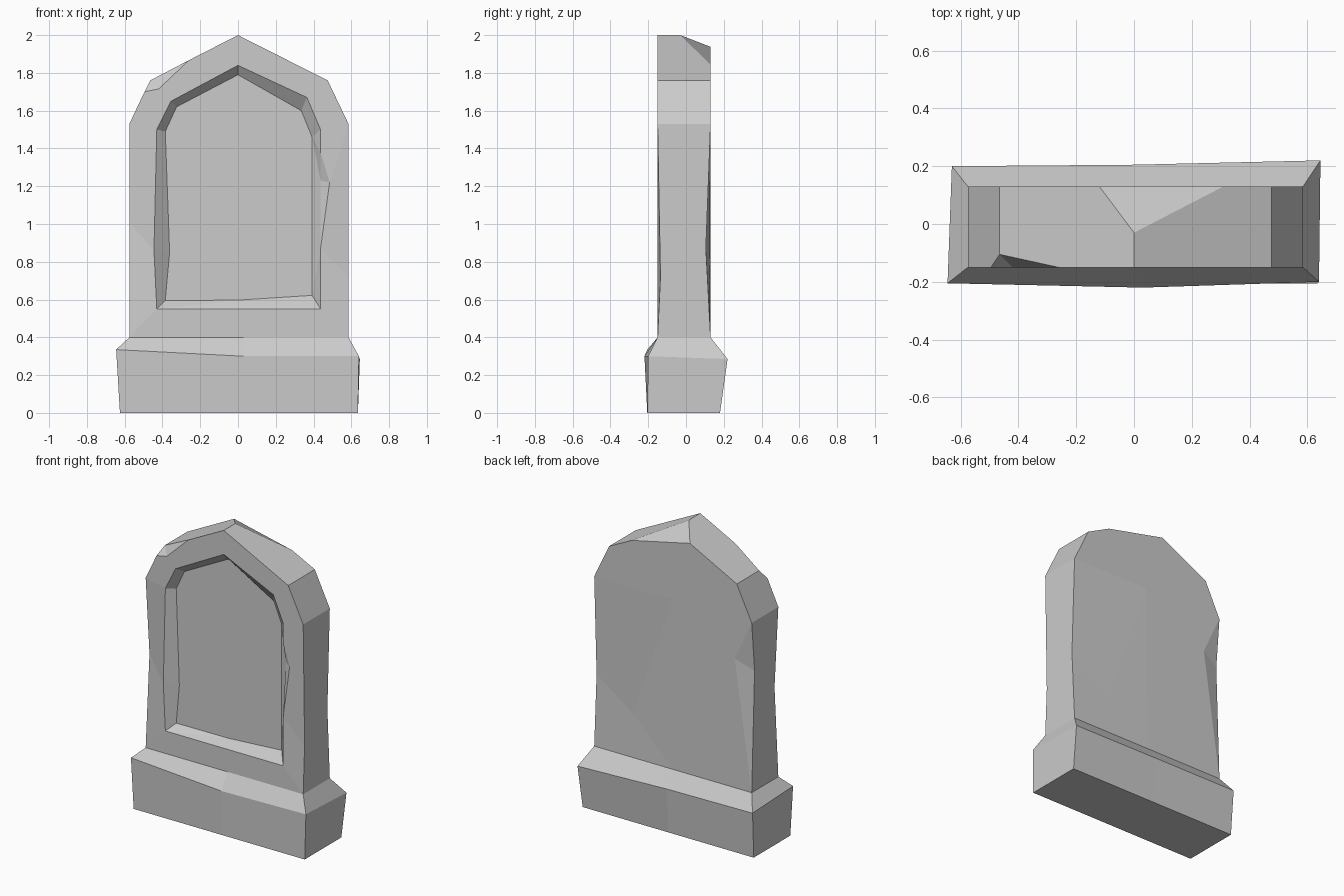
import bpy, bmesh

if "Cube" in bpy.data.objects:
    bpy.data.objects.remove(bpy.data.objects["Cube"])

FRONT, BACK, FLOOR = -0.15, 0.13, -0.10


def add_verts(bm, pts, y=0.0):
    """Points are (x, z) on plane y, or (x, z, own y)."""
    return [bm.verts.new((p[0], p[2] if len(p) > 2 else y, p[1])) for p in pts]


def face(bm, *vs):
    bm.faces.new(vs)


def bridge(bm, a, b, pairs):
    """Strip of quads / triangles between two loops, following index pairs."""
    for (i, j), (k, l) in zip(pairs, pairs[1:]):
        quad = []
        for v in (a[i], a[k], b[l], b[j]):
            if v not in quad:
                quad.append(v)
        bm.faces.new(quad)


def finish(bm, name):
    bmesh.ops.recalc_face_normals(bm, faces=bm.faces[:])
    me = bpy.data.meshes.new(name)
    bm.to_mesh(me)
    bm.free()
    ob = bpy.data.objects.new(name, me)
    bpy.context.collection.objects.link(ob)
    return ob


# Plinth: uneven block with a sloped shoulder up to the slab
bm = bmesh.new()
rings = [
    [(-.625, -.205, 0), (.03, -.205, 0), (.635, -.205, 0),
     (.635, .18, 0), (0, .18, 0), (-.625, .18, 0)],
    [(-.645, -.205, .335), (.03, -.22, .30), (.64, -.20, .30),
     (.645, .22, .285), (0, .205, .30), (-.63, .20, .305)],
    [(-.575, FRONT, .4), (.03, FRONT, .4), (.585, FRONT, .4),
     (.585, BACK, .4), (0, BACK, .4), (-.575, BACK, .4)],
]
loops = [[bm.verts.new(p) for p in r] for r in rings]
wrap = [(i % 6, i % 6) for i in range(7)]
for low, high in zip(loops, loops[1:]):
    bridge(bm, low, high, wrap)
face(bm, *loops[0])
finish(bm, "plinth")

# Headstone: slab with carved panel, worn edges and chips
bm = bmesh.new()
o = add_verts(bm, [(-.575, .4), (-.575, 1.01, -.11), (-.575, 1.53), (-.495, 1.70),
                   (-.42, 1.715), (-.26, 1.867), (0, 2), (.475, 1.76),
                   (.585, 1.53), (.585, .72, -.135), (.585, .4)], FRONT)
r = add_verts(bm, [(-.43, .55), (-.445, .86), (-.43, 1.5), (-.355, 1.65),
                   (0, 1.84), (.365, 1.67), (.437, 1.5), (.437, 1.38),
                   (.485, 1.22), (.437, .87), (.437, .55)], FRONT)
f = add_verts(bm, [(-.385, .595), (-.362, .85), (-.385, 1.49), (-.325, 1.62),
                   (0, 1.79), (.335, 1.6), (.392, 1.46), (.392, .622),
                   (0, .597)], FLOOR)
b = add_verts(bm, [(-.575, .4), (-.575, 1.2, .10), (-.575, 1.53), (-.465, 1.76),
                   (-.12, 1.938), (.31, 1.843), (.475, 1.76), (.585, 1.53),
                   (.585, .87, .105), (.585, .4)], BACK)
# loose points: shoulder chip, ridge end, panel chip, back edge chip, back wear
chip, ridge, nick, dent, centre, hollow, foot = add_verts(bm, [
    (-.465, 1.76, -.105), (0, 2, -.03), (.437, 1.23, -.12), (-.45, 1.26, BACK),
    (.01, 1.53, BACK), (.3, .69, .125), (0, .4, BACK)])

# front frame around the panel
bridge(bm, o, r, [(0, 0), (1, 1), (2, 2), (3, 3), (4, 3), (5, 4), (6, 4), (7, 5),
                  (8, 6), (8, 7), (8, 8), (9, 9), (10, 10), (0, 0)])
# nick in the panel's right edge
face(bm, r[7], r[8], nick)
face(bm, r[8], r[9], nick)
# panel walls and floor
w = r[:8] + [nick] + r[9:]
bridge(bm, w, f, [(0, 0), (1, 1), (2, 2), (3, 3), (4, 4), (5, 5), (6, 6), (7, 6),
                  (8, 6), (9, 7), (10, 7), (0, 8), (0, 0)])
face(bm, *f)
# left side, shoulders, roof slopes, right side
face(bm, o[0], o[1], o[2], b[2], b[1], b[0])
face(bm, o[2], o[3], chip, b[3], b[2])
face(bm, chip, o[5], o[6], ridge, b[4], b[3])
face(bm, o[6], o[7], b[6], b[5], ridge)
face(bm, o[7], o[8], b[7], b[6])
face(bm, o[8], o[9], o[10], b[9], b[8], b[7])
# broken corners at the shoulder and the peak
face(bm, chip, o[3], o[4])
face(bm, chip, o[4], o[5])
face(bm, ridge, b[4], b[5])
# back
face(bm, b[1], b[2], dent)
face(bm, b[0], b[1], dent)
face(bm, dent, *b[2:8], centre)
face(bm, dent, centre, foot, b[0])
face(bm, centre, b[7], b[8], hollow)
face(bm, hollow, b[8], b[9], foot)
face(bm, centre, hollow, foot)
finish(bm, "headstone")
